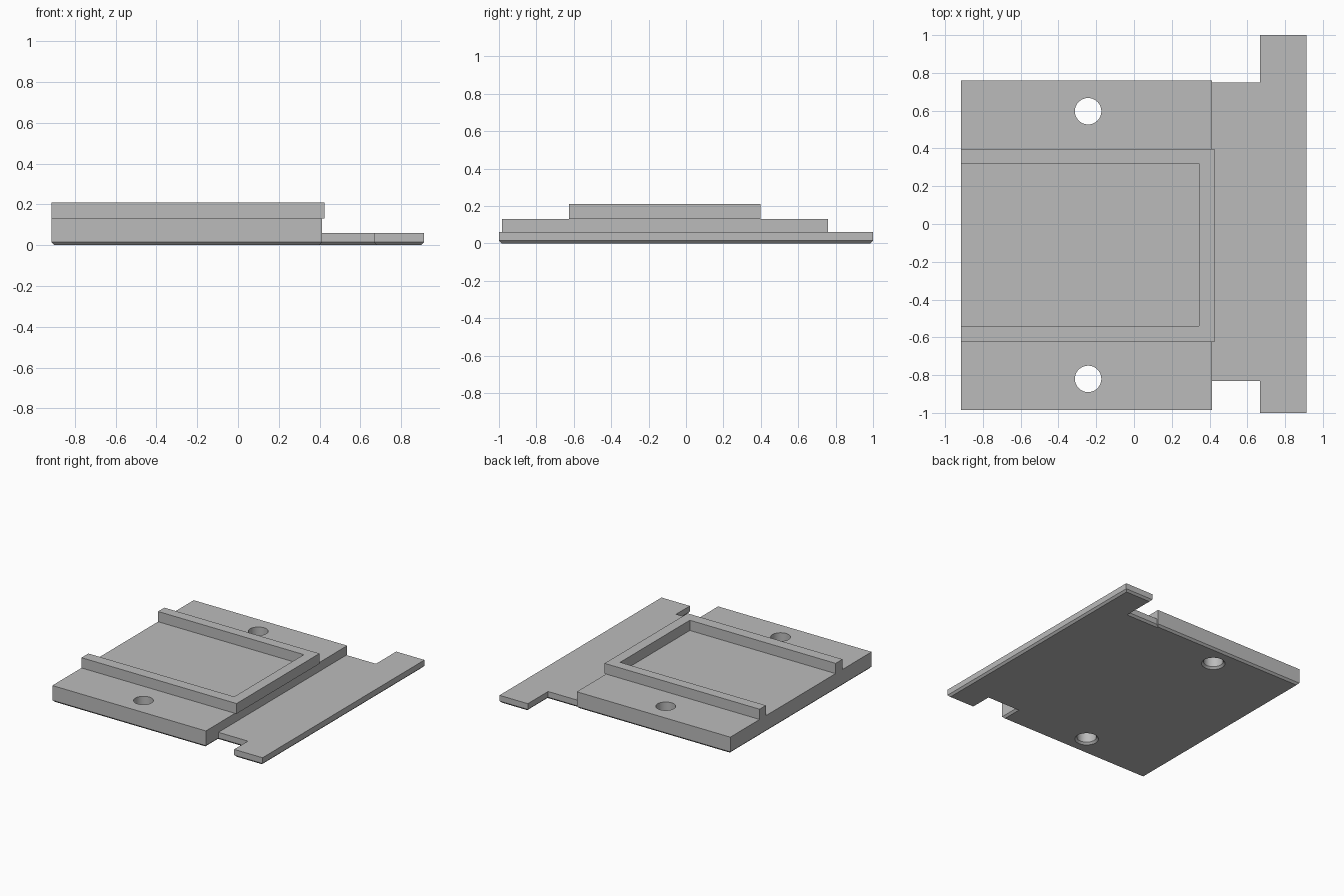
import bpy, bmesh
from math import cos, sin, tau

cube = bpy.data.objects.get("Cube")
if cube:
    bpy.data.objects.remove(cube, do_unlink=True)

grey = bpy.data.materials.new("plain grey")
grey.use_nodes = True
grey.diffuse_color = (0.5, 0.5, 0.5, 1)
grey.node_tree.nodes["Principled BSDF"].inputs["Base Color"].default_value = (0.5, 0.5, 0.5, 1)

LEFT, STEP, RIGHT = -0.915, 0.412, 0.912
CHAMFER, PLATE_TOP, DECK_TOP, RIM_TOP = 0.015, 0.06, 0.13, 0.21


def finish(bm, name):
    bmesh.ops.recalc_face_normals(bm, faces=bm.faces[:])
    mesh = bpy.data.meshes.new(name)
    bm.to_mesh(mesh)
    bm.free()
    mesh.materials.append(grey)
    obj = bpy.data.objects.new(name, mesh)
    bpy.context.collection.objects.link(obj)
    return obj


def extrude(bm, faces, height):
    out = bmesh.ops.extrude_face_region(bm, geom=faces)["geom"]
    bmesh.ops.translate(bm, vec=(0, 0, height), verts=[v for v in out if isinstance(v, bmesh.types.BMVert)])
    return [f for f in out if isinstance(f, bmesh.types.BMFace)]


# Base: thick deck joined to a thin T-shaped tongue
bm = bmesh.new()
deck = [(LEFT, -0.985), (STEP, -0.985), (STEP, -0.83), (STEP, 0.75), (STEP, 0.76), (LEFT, 0.76)]
tongue = [(STEP, -0.83), (0.667, -0.83), (0.667, -1), (RIGHT, -1),
          (RIGHT, 1), (0.667, 1), (0.667, 0.75), (STEP, 0.75)]
corners = {p: bm.verts.new((*p, CHAMFER)) for p in deck + tongue}
faces = [bm.faces.new([corners[p] for p in outline]) for outline in (deck, tongue)]
tops = extrude(bm, faces, PLATE_TOP - CHAMFER)
deck_top = min(tops, key=lambda f: f.calc_center_median().x)
extrude(bm, [deck_top], DECK_TOP - PLATE_TOP)
bmesh.ops.recalc_face_normals(bm, faces=bm.faces[:])
bmesh.ops.dissolve_limit(bm, angle_limit=0.01, verts=bm.verts[:], edges=bm.edges[:])

# Chamfer around the underside
under = [f for f in bm.faces if all(v.co.z < CHAMFER + 0.001 for v in f.verts)]
bmesh.ops.inset_region(bm, faces=under, thickness=CHAMFER, use_even_offset=True)
for face in under:
    for v in face.verts:
        v.co.z = 0
base = finish(bm, "base_plate")

# Screw holes, flared at the underside
for i, y in enumerate((0.597, -0.82)):
    bm = bmesh.new()
    rings = []
    for radius, z in ((0.095, -0.01), (0.07, CHAMFER), (0.07, 0.2)):
        rings.append([bm.verts.new((-0.243 + radius * cos(tau * k / 48), y + radius * sin(tau * k / 48), z))
                      for k in range(48)])
    for low, high in zip(rings, rings[1:]):
        for k in range(48):
            n = (k + 1) % 48
            bm.faces.new((low[k], low[n], high[n], high[k]))
    bm.faces.new(rings[0])
    bm.faces.new(rings[-1])
    cutter = finish(bm, f"hole_cutter_{i + 1}")
    cutter.hide_render = True
    cutter.hide_set(True)
    cut = base.modifiers.new(f"screw_hole_{i + 1}", "BOOLEAN")
    cut.operation, cut.solver, cut.object = "DIFFERENCE", "EXACT", cutter

# Apply the cuts and remove the cutters
bpy.context.view_layer.objects.active = base
base.select_set(True)
for mod in list(base.modifiers):
    cutter = mod.object
    bpy.ops.object.modifier_apply(modifier=mod.name)
    bpy.data.objects.remove(cutter, do_unlink=True)
bpy.ops.object.shade_smooth_by_angle()

# Raised rim, open on one side
bm = bmesh.new()
rim = [(LEFT, -0.625), (0.425, -0.625), (0.425, 0.398), (LEFT, 0.398),
       (LEFT, 0.32), (0.345, 0.32), (0.345, -0.54), (LEFT, -0.54)]
face = bm.faces.new([bm.verts.new((*p, DECK_TOP)) for p in rim])
extrude(bm, [face], RIM_TOP - DECK_TOP)
finish(bm, "raised_rim")
